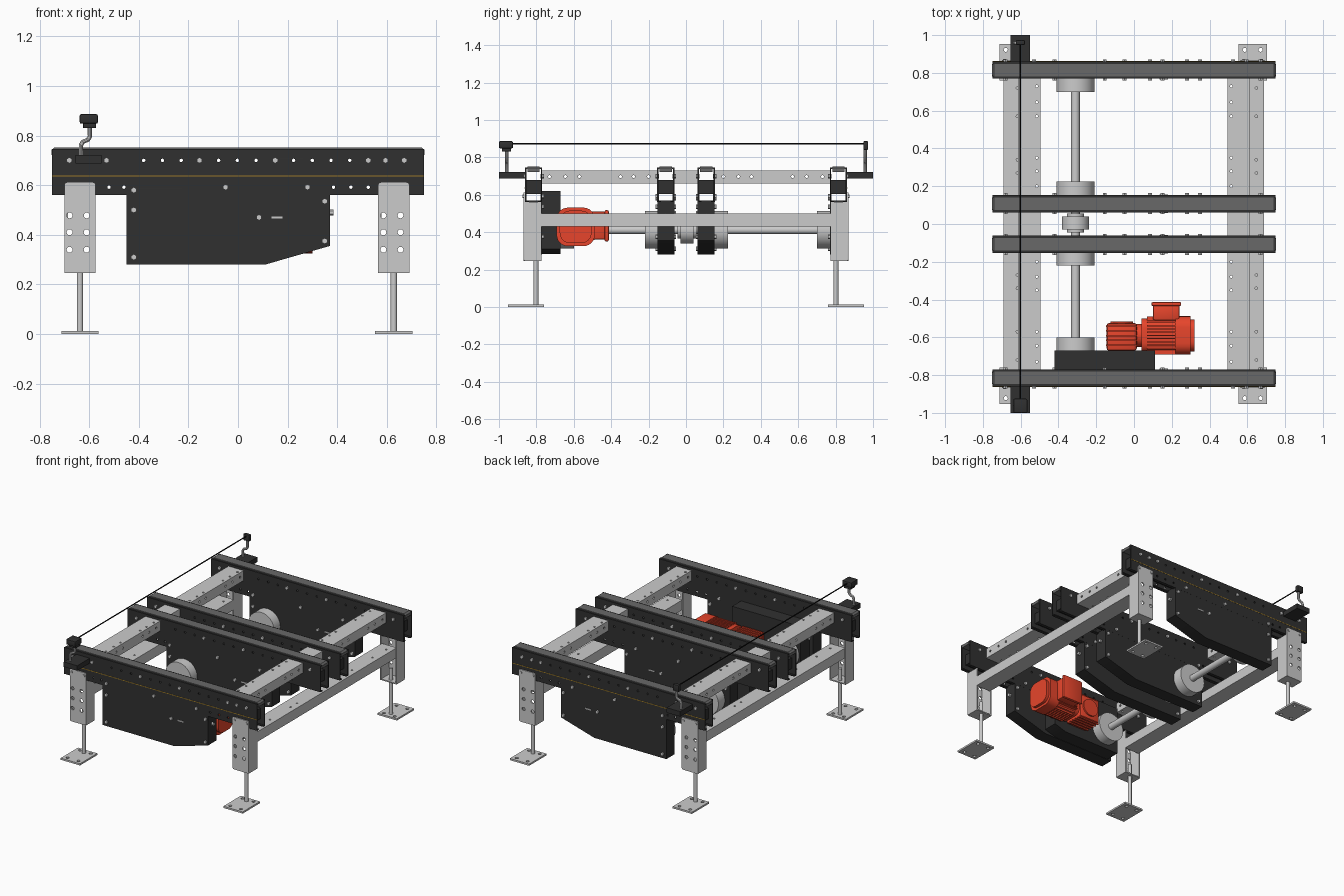
import bpy, bmesh, math
from mathutils import Matrix, Vector

if "Cube" in bpy.data.objects:
    bpy.data.objects.remove(bpy.data.objects["Cube"])


def material(name, rgb):
    m = bpy.data.materials.new(name)
    m.diffuse_color = (*rgb, 1)
    m.use_nodes = True
    m.node_tree.nodes["Principled BSDF"].inputs["Base Color"].default_value = m.diffuse_color
    return m


DARK = material("dark_paint", (0.03, 0.03, 0.03))
CHAIN = material("chain_grey", (0.14, 0.14, 0.14))
RED = material("motor_red", (0.8, 0.06, 0.025))
GOLD = material("stripe_gold", (0.35, 0.2, 0.02))
BLACK = material("black", (0.005, 0.005, 0.005))

# Plane frames: extrusion direction is the named axis
FRAME = {
    'X': Matrix(((0, 0, 1), (1, 0, 0), (0, 1, 0))).to_4x4(),
    'Y': Matrix(((1, 0, 0), (0, 0, -1), (0, 1, 0))).to_4x4(),
    'Z': Matrix.Identity(4),
}


def finish(name, bm, mat=None):
    bmesh.ops.recalc_face_normals(bm, faces=bm.faces)
    me = bpy.data.meshes.new(name)
    bm.to_mesh(me)
    bm.free()
    ob = bpy.data.objects.new(name, me)
    bpy.context.collection.objects.link(ob)
    if mat:
        me.materials.append(mat)
    return ob


def box(name, x, y, z, mat=None, bevel=0):
    bm = bmesh.new()
    size = [abs(a[1] - a[0]) for a in (x, y, z)]
    mid = [sum(a) / 2 for a in (x, y, z)]
    bmesh.ops.create_cube(bm, size=1, matrix=Matrix.Translation(mid) @ Matrix.Diagonal((*size, 1)))
    if bevel:
        bmesh.ops.bevel(bm, geom=bm.edges[:], offset=bevel, segments=2, affect='EDGES', profile=0.5)
    return finish(name, bm, mat)


def add_cyl(bm, c, r, depth, axis, seg=32):
    bmesh.ops.create_cone(bm, cap_ends=True, segments=seg, radius1=r, radius2=r, depth=depth,
                          matrix=Matrix.Translation(c) @ FRAME[axis])


def cyl(name, c, r, depth, axis, mat=None, seg=32):
    bm = bmesh.new()
    add_cyl(bm, c, r, depth, axis, seg)
    return finish(name, bm, mat)


def curve_mesh(name, loops, mat, matrix=None, closed=True, extrude=0, bevel=0):
    cu = bpy.data.curves.new(name, 'CURVE')
    cu.dimensions = '2D' if closed else '3D'
    cu.fill_mode = 'BOTH' if closed else 'FULL'
    cu.extrude, cu.bevel_depth, cu.bevel_resolution = extrude, bevel, 3
    cu.use_fill_caps = not closed
    for pts in loops:
        s = cu.splines.new('POLY')
        s.points.add(len(pts) - 1)
        s.use_cyclic_u = closed
        for p, q in zip(s.points, pts):
            p.co = (*q, 0, 1) if len(q) == 2 else (*q, 1)
    tmp = bpy.data.objects.new(name + "_tmp", cu)
    bpy.context.collection.objects.link(tmp)
    dg = bpy.context.evaluated_depsgraph_get()
    me = bpy.data.meshes.new_from_object(tmp.evaluated_get(dg))
    bm = bmesh.new()
    bm.from_mesh(me)
    bpy.data.objects.remove(tmp)
    bmesh.ops.remove_doubles(bm, verts=bm.verts, dist=1e-5)
    bm.transform(matrix or Matrix.Identity(4))
    return finish(name, bm, mat)


def plate(name, outline, holes, axis, pos, thick, mat=None):
    """Flat plate with round holes (u, v, r), centred at pos along axis."""
    loops = [outline] + [[(u + r * math.cos(k * math.pi / 6), v + r * math.sin(k * math.pi / 6))
                          for k in range(12)] for u, v, r in holes]
    off = Vector([pos if a == axis else 0 for a in 'XYZ'])
    return curve_mesh(name, loops, mat, Matrix.Translation(off) @ FRAME[axis], extrude=thick / 2)


def rrect(u0, u1, v0, v1, r=0, n=4):
    if not r:
        return [(u0, v0), (u1, v0), (u1, v1), (u0, v1)]
    out = []
    for cx, cy, a in ((u1 - r, v1 - r, 0), (u0 + r, v1 - r, 90), (u0 + r, v0 + r, 180), (u1 - r, v0 + r, 270)):
        out += [(cx + r * math.cos(math.radians(a + 90 * k / n)), cy + r * math.sin(math.radians(a + 90 * k / n)))
                for k in range(n + 1)]
    return out


# Four conveyor rails with hanging drive housings
RAILS = {"front": -0.815, "front_inner": -0.108, "rear_inner": 0.108, "rear": 0.815}
rail_holes = [(-0.38 + 0.0755 * k, 0.70, 0.007) for k in range(12) if k not in (3, 7)]
rail_holes += [(x, 0.592, 0.007) for x in (-0.52, -0.46, 0.385, 0.455, 0.525)]
housing = [(-0.45, 0.28), (0.11, 0.28), (0.37, 0.355), (0.37, 0.57), (-0.45, 0.57)]
rail_bolts = [(x, 0.70) for x in (-0.68, -0.53, -0.155, 0.15, 0.525, 0.595, 0.67)] + [(-0.05, 0.592), (0.28, 0.592)]
house_bolts = [(-0.42, 0.58), (-0.42, 0.5), (-0.42, 0.31), (0.35, 0.535), (0.35, 0.375), (0.085, 0.47)]
bolts = bmesh.new()
for n, y in RAILS.items():
    for i, s in enumerate((-1, 1)):
        plate(f"{n}_rail_side_{i}", rrect(-0.75, 0.75, 0.56, 0.746), rail_holes, 'Y', y + s * 0.0425, 0.007, DARK)
        box(f"{n}_rail_top_lip_{i}", (-0.75, 0.75), (y + s * 0.03, y + s * 0.046), (0.738, 0.746), DARK)
        box(f"{n}_rail_bottom_lip_{i}", (-0.75, 0.75), (y + s * 0.025, y + s * 0.046), (0.56, 0.567), DARK)
        for x, z in rail_bolts + house_bolts:
            add_cyl(bolts, (x, y + s * 0.046, z), 0.012, 0.018, 'Y', 6)
        box(f"{n}_housing_slot_{i}", (0.135, 0.18), (y + s * 0.044, y + s * 0.049), (0.466, 0.474))
    plate(f"{n}_chain", [(-0.752, 0.722), (0.752, 0.722), (0.752, 0.742), (0.74, 0.752), (-0.74, 0.752), (-0.752, 0.742)],
          [], 'Y', y, 0.066, CHAIN)
    box(f"{n}_rail_core", (-0.72, 0.72), (y - 0.04, y + 0.04), (0.605, 0.68), DARK)
    plate(f"{n}_drive_housing", housing, [], 'Y', y, 0.091, DARK)
    add_cyl(bolts, (0.375, y, 0.49), 0.012, 0.02, 'X', 6)
for s in (-1, 1):
    box("side_stripe", (-0.75, 0.75), (s * 0.86, s * 0.8622), (0.634, 0.639), GOLD)

# Cross beams: upper perforated tubes in three spans, lower plain tubes
for sx, side in ((-1, "left"), (1, "right")):
    x0, x1 = sorted((sx * 0.495, sx * 0.613))
    for k, (a, b) in enumerate(((-0.77, -0.154), (-0.062, 0.062), (0.154, 0.77))):
        ys = [] if k == 1 else [(k - 1) * v for v in (0.73, 0.645, 0.57, 0.35, 0.28, 0.2)]
        for z in (0.663, 0.727):
            plate(f"{side}_upper_beam_flat", rrect(x0, x1, a, b), [(sx * 0.515, v, 0.007) for v in ys], 'Z', z, 0.006)
        for x in (x0 + 0.003, x1 - 0.003):
            plate(f"{side}_upper_beam_wall", rrect(a, b, 0.66, 0.73), [(v, 0.697, 0.008) for v in ys], 'X', x, 0.006)
    xc = -0.637 if sx < 0 else 0.628
    plate(f"{side}_lower_beam_top", rrect(xc - 0.055, xc + 0.06, -0.78, 0.78),
          [(xc + 0.02, s * v, 0.007) for s in (-1, 1) for v in (0.72, 0.57, 0.34, 0.27)], 'Z', 0.497, 0.006)
    box(f"{side}_lower_beam_bottom", (xc - 0.055, xc + 0.06), (-0.78, 0.78), (0.43, 0.436))
    for x in (xc - 0.052, xc + 0.057):
        box(f"{side}_lower_beam_wall", (x - 0.003, x + 0.003), (-0.78, 0.78), (0.43, 0.5))

    # Legs: channel with perforated face, threaded rod and foot plate
    for sy, end in ((-1, "front"), (1, "rear")):
        n = f"{end}_{side}_leg"
        holes = [(xc + d, z, 0.012) for d in (-0.042, 0.027) for z in (0.34, 0.41, 0.478)]
        plate(n + "_face", rrect(xc - 0.063, xc + 0.063, 0.245, 0.612, 0.012), holes, 'Y', sy * 0.864, 0.008)
        for d in (-0.059, 0.059):
            box(n + "_flange", (xc + d - 0.004, xc + d + 0.004), (sy * 0.772, sy * 0.864), (0.245, 0.56))
        box(n + "_base", (xc - 0.06, xc + 0.06), (sy * 0.772, sy * 0.862), (0.245, 0.253))
        for d in (-0.048, 0.048):
            add_cyl(bolts, (xc + d, sy * 0.868, 0.592), 0.009, 0.012, 'Y', 6)
        cyl(n + "_rod", (xc, sy * 0.802, 0.17), 0.013, 0.33, 'Z')
        plate(n + "_foot", rrect(xc - 0.075, xc + 0.075, min(sy * 0.76, sy * 0.952), max(sy * 0.76, sy * 0.952)),
              [(xc + d, sy * v, 0.011) for d in (-0.042, 0.042) for v in (0.922, 0.785)], 'Z', 0.006, 0.012)
finish("bolts", bolts)

# Drive shafts, hubs and central coupling
SX, SZ = -0.31, 0.412
cyl("drive_shaft", (SX, 0, SZ), 0.023, 1.5, 'Y')
for n, a, b in (("front", -0.69, -0.6), ("front_inner", -0.22, -0.15), ("rear_inner", 0.15, 0.225), ("rear", 0.7, 0.775)):
    cyl(n + "_hub", (SX, (a + b) / 2, SZ), 0.1, b - a, 'Y', seg=48)
cyl("coupling", (SX, 0.005, SZ), 0.072, 0.07, 'Y', seg=40)
cyl("coupling_sleeve", (SX, 0.005, SZ), 0.045, 0.1, 'Y')

# Gear transfer case and gearmotor
plate("transfer_case", [(-0.42, 0.282), (0.02, 0.282), (0.11, 0.31), (0.11, 0.62), (-0.42, 0.62)],
      [], 'Y', -0.72, 0.1, DARK)
MY, MZ = -0.59, 0.428
box("gearbox", (-0.145, 0.015), (-0.67, -0.525), (0.345, 0.51), RED, 0.012)
for k in range(5):
    box("gearbox_rib", (-0.148, 0.015), (-0.645 + 0.025 * k, -0.637 + 0.025 * k), (0.338, 0.518), RED)
cyl("gearbox_cover", (-0.065, -0.525, MZ), 0.06, 0.02, 'Y', RED)
cyl("motor_neck", (0.03, MY, MZ), 0.06, 0.05, 'X', RED)
plate("motor_flange", rrect(MY - 0.085, MY + 0.085, MZ - 0.085, MZ + 0.085, 0.04), [], 'X', 0.05, 0.02, RED)
plate("motor_body", rrect(MY - 0.09, MY + 0.09, MZ - 0.09, MZ + 0.09, 0.05), [], 'X', 0.14, 0.2, RED)
for k in range(-4, 5):
    for s in (-1, 1):
        d = k * 0.017
        box("motor_fin", (0.07, 0.22), (MY + d - 0.003, MY + d + 0.003), (MZ, MZ + s * (0.1 - 0.01 * (abs(k) > 3))), RED)
        box("motor_side_fin", (0.07, 0.22), (MY, MY + s * 0.1), (MZ + d - 0.003, MZ + d + 0.003), RED)
plate("fan_cowl", rrect(MY - 0.102, MY + 0.102, MZ - 0.103, MZ + 0.103, 0.06, 6), [], 'X', 0.26, 0.08, RED)
plate("fan_cowl_cap", rrect(MY - 0.085, MY + 0.085, MZ - 0.087, MZ + 0.087, 0.055, 6), [], 'X', 0.309, 0.022, RED)
box("terminal_box", (0.1, 0.24), (-0.51, -0.425), (0.36, 0.51), RED, 0.01)
box("terminal_box_lid", (0.092, 0.25), (-0.435, -0.413), (0.35, 0.518), RED, 0.008)

# Light barrier: brackets, cranked posts, sensor, reflector and beam
for s, end in ((-1, "front"), (1, "rear")):
    box(end + "_sensor_bracket", (-0.655, -0.55), (s * 0.855, s * 1.0), (0.687, 0.722), DARK)
    y = s * 0.958
    curve_mesh(end + "_sensor_post", [[(-0.633, y, 0.715), (-0.633, y, 0.762), (-0.626, y, 0.774), (-0.604, y, 0.784),
                                       (-0.597, y, 0.796), (-0.597, y, 0.85)]], None, closed=False, bevel=0.009)
box("sensor_neck", (-0.625, -0.572), (-0.985, -0.935), (0.83, 0.852), DARK, 0.004)
box("sensor_head", (-0.638, -0.565), (-1.0, -0.925), (0.848, 0.886), DARK, 0.006)
box("reflector", (-0.625, -0.578), (0.948, 0.974), (0.84, 0.886), DARK, 0.005)
cyl("light_beam", (-0.603, 0, 0.872), 0.004, 1.9, 'Y', BLACK, 8)

# Smooth round parts, keep sharp edges
for ob in bpy.context.collection.objects:
    ob.select_set(ob.type == 'MESH')
    bpy.context.view_layer.objects.active = ob
bpy.ops.object.shade_smooth_by_angle()
